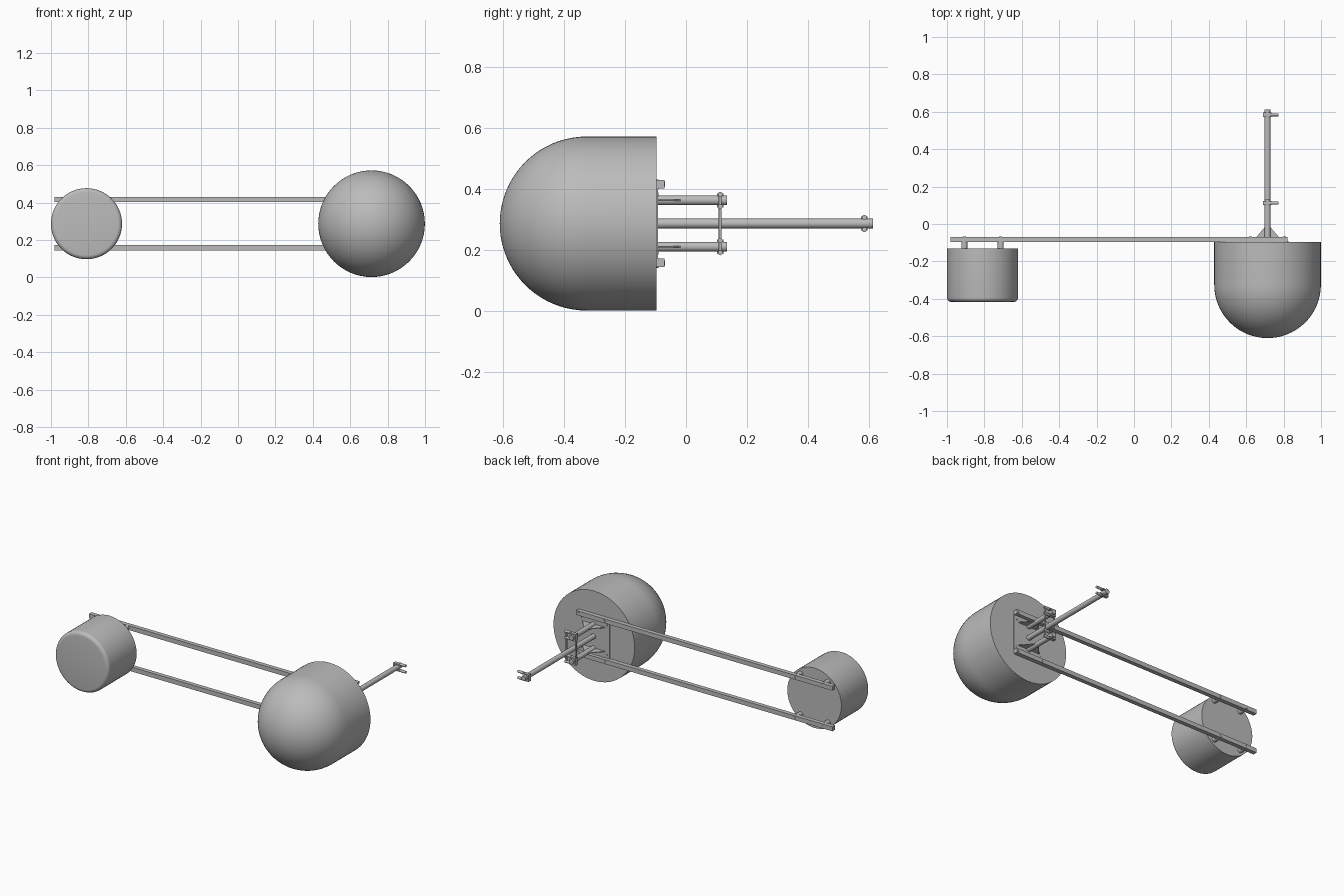
import bpy
import bmesh
import math
from mathutils import Matrix, Vector

if "Cube" in bpy.data.objects:
    bpy.data.objects.remove(bpy.data.objects["Cube"])

GREY = (0.5, 0.5, 0.5, 1)
grey = bpy.data.materials.new("light grey")
grey.use_nodes = True
grey.diffuse_color = GREY
grey.node_tree.nodes["Principled BSDF"].inputs["Base Color"].default_value = GREY


def finish(name, bm, smooth=False):
    bmesh.ops.recalc_face_normals(bm, faces=bm.faces)
    mesh = bpy.data.meshes.new(name)
    bm.to_mesh(mesh)
    bm.free()
    mesh.materials.append(grey)
    obj = bpy.data.objects.new(name, mesh)
    bpy.context.collection.objects.link(obj)
    if smooth:
        bpy.ops.object.select_all(action="DESELECT")
        obj.select_set(True)
        bpy.context.view_layer.objects.active = obj
        bpy.ops.object.shade_smooth_by_angle(angle=math.radians(35))
    return obj


def box(name, low, high):
    low, high = Vector(low), Vector(high)
    bm = bmesh.new()
    bmesh.ops.create_cube(bm, size=1, matrix=Matrix.Translation((low + high) / 2)
                          @ Matrix.Diagonal((*(high - low), 1)))
    return finish(name, bm)


def rod(name, start, end, radius, sides=24):
    start, end = Vector(start), Vector(end)
    axis = end - start
    turn = axis.to_track_quat("Z", "Y").to_matrix().to_4x4()
    bm = bmesh.new()
    bmesh.ops.create_cone(bm, cap_ends=True, segments=sides, radius1=radius, radius2=radius,
                          depth=axis.length, matrix=Matrix.Translation((start + end) / 2) @ turn)
    return finish(name, bm, True)


def lathe(name, x, z, profile, sides=64):
    """Spin (radius, y) points around a front-to-back axis."""
    bm = bmesh.new()
    verts = [bm.verts.new((x + r, y, z)) for r, y in profile]
    edges = [bm.edges.new(pair) for pair in zip(verts, verts[1:])]
    bmesh.ops.spin(bm, geom=verts + edges, cent=(x, 0, z), axis=(0, 1, 0),
                   angle=math.tau, steps=sides)
    bmesh.ops.remove_doubles(bm, verts=bm.verts, dist=0.0001)
    return finish(name, bm, True)


def arc(radius, cx, cy, steps):
    """Quarter arc from the rim round to the front."""
    return [(cx + radius * math.cos(i / steps * math.pi / 2),
             cy - radius * math.sin(i / steps * math.pi / 2)) for i in range(steps + 1)]


HUB_X, MID_Z = 0.714, 0.287
DRUM_X = -0.81
BACK = -0.097

# Large domed antenna and small drum antenna
lathe("domed_antenna", HUB_X, MID_Z, [(0, BACK), (0.285, BACK)] + arc(0.285, 0, -0.325, 20))
lathe("drum_antenna", DRUM_X, MID_Z,
      [(0, -0.132), (0.19, -0.132)] + arc(0.022, 0.168, -0.394, 5) + [(0, -0.416)])

# Long rails with standoffs and bolt heads
for side, sign in (("upper", 1), ("lower", -1)):
    z = MID_Z + sign * 0.129
    box(side + "_rail", (-0.98, BACK, z - 0.014), (0.822, -0.07, z + 0.014))
    for i, x in enumerate((DRUM_X - 0.097, DRUM_X + 0.097)):
        rod(f"{side}_standoff_{i}", (x, -0.135, z), (x, -0.09, z), 0.016)
        rod(f"{side}_drum_bolt_{i}", (x, -0.072, z), (x, -0.068, z), 0.008, 12)
    for i, x in enumerate((HUB_X - 0.09, HUB_X + 0.09)):
        rod(f"{side}_hub_bolt_{i}", (x, -0.072, z), (x, -0.068, z), 0.008, 12)
        rod(f"{side}_plate_bolt_{i}", (x, -0.094, MID_Z + sign * 0.095),
            (x, -0.09, MID_Z + sign * 0.095), 0.007, 12)

# Mounting plate and pipes
box("mounting_plate", (HUB_X - 0.112, BACK, MID_Z - 0.115), (HUB_X + 0.112, -0.092, MID_Z + 0.115))
rod("long_pipe", (HUB_X, BACK, MID_Z), (HUB_X, 0.612, MID_Z), 0.016)


def clamp(name, y, z):
    """Saddle around a pipe with two jaws open to the left."""
    box(name + "_back", (HUB_X - 0.024, y - 0.011, z - 0.02), (HUB_X - 0.014, y + 0.011, z + 0.02))
    for end, sign in (("top", 1), ("bottom", -1)):
        inner, outer = sorted((z + sign * 0.015, z + sign * 0.023))
        box(f"{name}_{end}_jaw", (HUB_X - 0.024, y - 0.011, inner), (HUB_X + 0.022, y + 0.011, outer))
        mid = z + sign * 0.02
        rod(f"{name}_{end}_prong", (HUB_X + 0.015, y, mid), (HUB_X + 0.058, y, mid), 0.008, 12)


clamp("long_pipe_clamp", 0.584, MID_Z)
for side, sign in (("upper", 1), ("lower", -1)):
    z = MID_Z + sign * 0.076
    rod(side + "_short_pipe", (HUB_X, BACK, z), (HUB_X, 0.134, z), 0.016)
    clamp(side + "_pipe_clamp", 0.112, z)
    # Triangular gussets bracing the pipe to the plate
    for hand, flip in (("right", -1), ("left", 1)):
        bm = bmesh.new()
        corners = [(0.01, -0.093), (0.08, -0.093), (0.016, -0.018), (0.01, -0.018)]
        face = bm.faces.new([bm.verts.new((HUB_X + flip * x, y, z - 0.002)) for x, y in corners])
        new = bmesh.ops.extrude_face_region(bm, geom=[face])["geom"]
        bmesh.ops.translate(bm, vec=(0, 0, 0.004),
                            verts=[v for v in new if isinstance(v, bmesh.types.BMVert)])
        finish(f"{side}_{hand}_gusset", bm)

# Uprights joining the two short-pipe clamps
for hand, offset in (("right", -0.02), ("left", 0.048)):
    rod(hand + "_clamp_upright", (HUB_X + offset, 0.112, MID_Z - 0.1),
        (HUB_X + offset, 0.112, MID_Z + 0.1), 0.005, 12)
